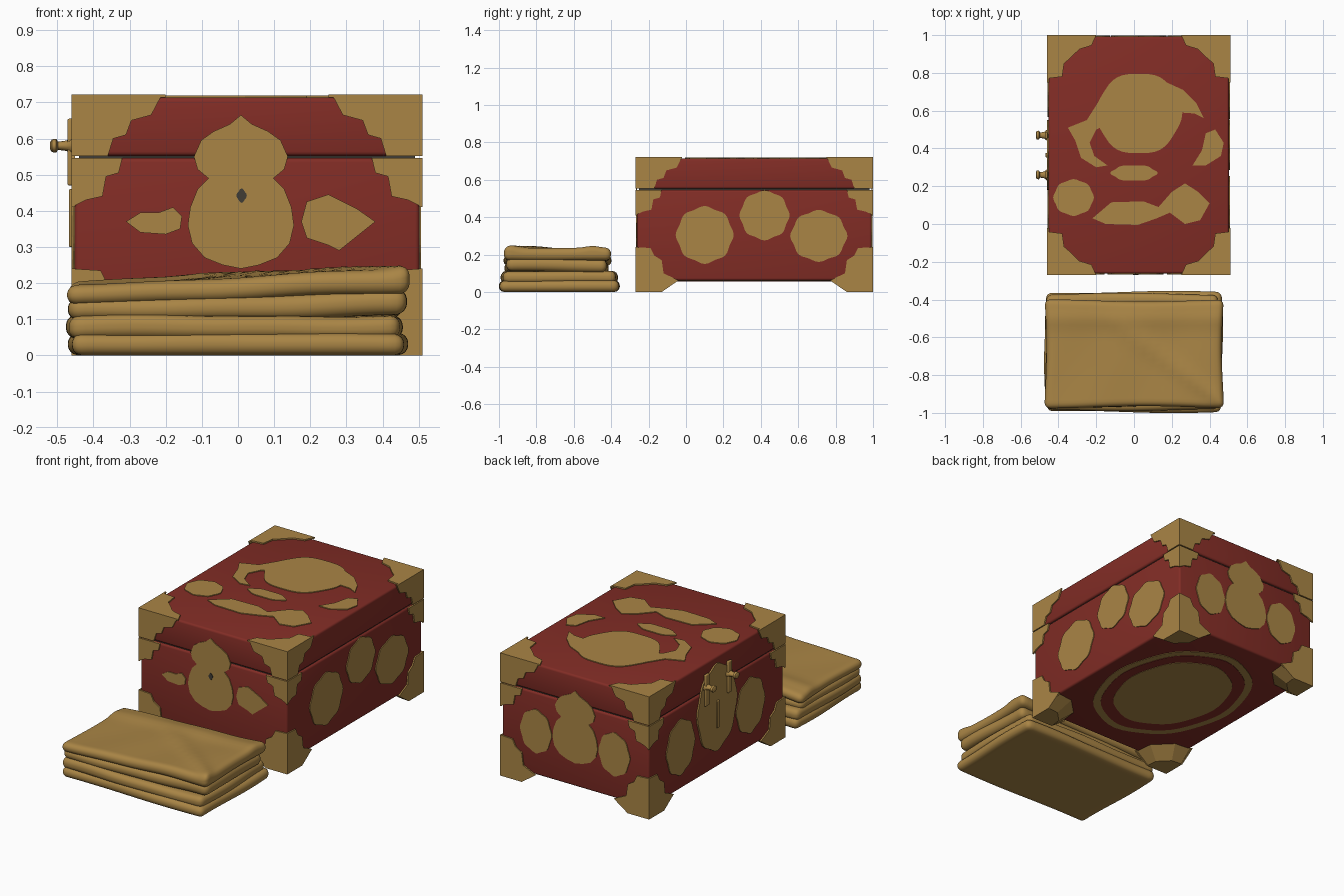
import bpy, bmesh, math
from mathutils import Vector

if "Cube" in bpy.data.objects:
    bpy.data.objects.remove(bpy.data.objects["Cube"])

X0, X1, Y0, Y1, TOP, FLOOR = -0.46, 0.51, -0.27, 1.0, 0.722, 0.062
INSET = 0.008          # body sits this far inside the corner caps
CX, CY = (X0 + X1) / 2, (Y0 + Y1) / 2


def material(name, col):
    m = bpy.data.materials.new(name)
    m.diffuse_color = (*col, 1)
    m.use_nodes = True
    m.node_tree.nodes["Principled BSDF"].inputs["Base Color"].default_value = m.diffuse_color
    return m


RED = material("deep red lacquer", (0.225, 0.026, 0.019))
GOLD = material("old gold", (0.40, 0.235, 0.060))
DARK = material("dark iron", (0.05, 0.045, 0.035))


def finish(bm, name, mat, smooth=None):
    bmesh.ops.recalc_face_normals(bm, faces=bm.faces)
    me = bpy.data.meshes.new(name)
    bm.to_mesh(me)
    bm.free()
    me.materials.append(mat)
    ob = bpy.data.objects.new(name, me)
    bpy.context.collection.objects.link(ob)
    if smooth:
        bpy.context.view_layer.objects.active = ob
        bpy.ops.object.select_all(action='DESELECT')
        ob.select_set(True)
        bpy.ops.object.shade_smooth_by_angle(angle=math.radians(smooth))
    return ob


def box(name, lo, hi, mat, bevel=0.0):
    bm = bmesh.new()
    bmesh.ops.create_cube(bm, size=1)
    for v in bm.verts:
        v.co = Vector([(a + b) / 2 + c * (b - a) for a, b, c in zip(lo, hi, v.co)])
    if bevel:
        bmesh.ops.bevel(bm, geom=bm.edges[:], offset=bevel, segments=3, profile=0.5, affect='EDGES')
    return finish(bm, name, mat, 40)


# Each chest face maps flat (u, v) and a depth outward from the body to 3D
FACES = {
    "front": lambda u, v, d: (u, Y0 + INSET - d, v),
    "back": lambda u, v, d: (u, Y1 - INSET + d, v),
    "left": lambda u, v, d: (X0 + INSET - d, u, v),
    "right": lambda u, v, d: (X1 - INSET + d, u, v),
    "top": lambda u, v, d: (u, v, TOP - INSET + d),
    "bottom": lambda u, v, d: (u, v, FLOOR - d),
}


def plate(name, face, outline, depth=0.005, mat=GOLD):
    bm = bmesh.new()
    f = FACES[face]
    a = [bm.verts.new(f(u, v, -0.001)) for u, v in outline]
    b = [bm.verts.new(f(u, v, depth)) for u, v in outline]
    bm.faces.new(a[::-1])
    bm.faces.new(b)
    for i in range(len(a)):
        j = (i + 1) % len(a)
        bm.faces.new((a[i], a[j], b[j], b[i]))
    return finish(bm, name, mat)


def blob(cu, cv, ru, rv, lobes=8, amp=0.03, n=48):
    pts = []
    for i in range(n):
        t = 2 * math.pi * i / n
        k = 1 + amp * math.cos(lobes * t)
        pts.append((cu + ru * k * math.cos(t), cv + rv * k * math.sin(t)))
    return pts


# Chest body, lid and the dark seam between them
box("chest_base", (X0 + INSET, Y0 + INSET, FLOOR), (X1 - INSET, Y1 - INSET, 0.546), RED, 0.012)
box("chest_lid", (X0 + INSET, Y0 + INSET, 0.552), (X1 - INSET, Y1 - INSET, TOP - INSET), RED, 0.012)
box("seam_core", (X0 + .02, Y0 + .02, 0.53), (X1 - .02, Y1 - .02, 0.57), DARK)

# Scalloped corner caps on the four walls: distance from the edge, height
CAPS = {
    "lid_cap": [(0, .552), (0, TOP), (.25, TOP), (.22, .665), (.165, .65), (.15, .61), (.115, .60), (.10, .552)],
    "base_cap": [(0, .546), (.14, .546), (.13, .505), (.095, .495), (.085, .44), (.04, .43), (0, .41)],
    "foot_cap": [(0, 0), (.14, 0), (.23, FLOOR), (.15, .10), (.14, .17), (.10, .195), (.08, .235), (0, .24)],
}
for face, lo, hi in (("front", X0, X1), ("back", X0, X1), ("left", Y0, Y1), ("right", Y0, Y1)):
    for cap, prof in CAPS.items():
        plate(f"{face}_{cap}_a", face, [(lo + a, b) for a, b in prof], INSET)
        plate(f"{face}_{cap}_b", face, [(hi - a, b) for a, b in prof], INSET)

# Corner caps on the top, and tapered feet below
TOPCAP = [(0, 0), (.26, 0), (.235, .055), (.17, .075), (.125, .12), (.09, .15), (.08, .22), (0, .23)]
for sx, x in ((1, X0), (-1, X1)):
    for sy, y in ((1, Y0), (-1, Y1)):
        plate("top_cap", "top", [(x + sx * a, y + sy * b) for a, b in TOPCAP], INSET)
        bm = bmesh.new()
        rings = []
        for z, s in ((0.0, 0.14), (FLOOR + 0.002, 0.22)):
            rings.append([bm.verts.new((x + sx * a, y + sy * b, z)) for a, b in
                          ((.004, .004), (s, .004), (s * .95, s * .5), (s * .5, s * .95), (.004, s))])
        bm.faces.new(rings[0])
        bm.faces.new(rings[1])
        for i in range(5):
            j = (i + 1) % 5
            bm.faces.new((rings[0][i], rings[0][j], rings[1][j], rings[1][i]))
        finish(bm, "foot", GOLD)

# Gourd-shaped lock plate on the front and back
HALF = [(.03, .64), (.075, .62), (.11, .595), (.13, .55), (.12, .515), (.09, .49), (.12, .46),
        (.14, .41), (.147, .36), (.135, .31), (.10, .27), (.05, .25)]


def gourd(cu, dz=0.0, s=1.0):
    right = [(0, .665)] + HALF + [(0, .24)]
    left = [(-a, b) for a, b in HALF[::-1]]
    return [(cu + a * s, .24 + dz + (b - .24) * s) for a, b in right + left]


plate("front_lock_plate", "front", gourd(0.008))
plate("front_keyhole", "front", blob(0.01, 0.442, 0.013, 0.018, 4, 0.1), 0.007, DARK)
plate("front_left_leaf", "front", [(-.31, .37), (-.27, .34), (-.2, .335), (-.16, .35), (-.155, .385),
                                   (-.18, .41), (-.22, .395), (-.27, .395)])
plate("front_right_leaf", "front", [(.175, .37), (.19, .325), (.25, .305), (.28, .29), (.33, .33), (.38, .37),
                                    (.33, .405), (.28, .43), (.25, .445), (.19, .425)])
plate("back_lock_plate", "back", gourd(CX, -0.04))
for s in (-1, 1):
    plate("back_medallion", "back", blob(CX + s * .255, .32, .10, .125))

# Three medallions on the right, two medallions on the left
for y, z, ry, rz in ((.10, .305, .15, .15), (.42, .41, .13, .13), (.71, .30, .148, .135)):
    plate("right_medallion", "right", blob(y, z, ry, rz, 8, 0.035))
for y in (0.05, 0.70):
    plate("left_medallion", "left", blob(y, .31, .13, .16, 8, 0.035))

# Clasp plate on the left with two projecting clasps
plate("clasp_plate", "left", blob(CY, .42, .18, .25, 8, 0.03), 0.009)
for y in (0.26, 0.47):
    box("clasp_strap", (X0 - .012, y - .018, .47), (X0 + .004, y + .018, .655), GOLD, 0.005)
    bm = bmesh.new()
    rings = []
    for x, r in ((X0, .03), (-.475, .018), (-.498, .014), (-.503, .024), (-.515, .022), (-.52, .012)):
        rings.append([bm.verts.new((x, y + r * math.cos(k * math.pi / 6),
                                    .58 + .8 * r * math.sin(k * math.pi / 6))) for k in range(12)])
    for p, q in zip(rings, rings[1:]):
        for k in range(12):
            bm.faces.new((p[k], p[(k + 1) % 12], q[(k + 1) % 12], q[k]))
    bm.faces.new(rings[0])
    bm.faces.new(rings[-1])
    finish(bm, "clasp_knob", GOLD, 40)
box("clasp_bar", (X0 - .008, CY - .012, .30), (X0 + .004, CY + .012, .46), GOLD, 0.004)

# Ornament on the lid top
plate("top_medallion", "top", blob(.025, .585, .225, .215, 6, 0.025))
plate("top_left_curl", "top", [(-.18, .66), (-.25, .55), (-.35, .51), (-.31, .44), (-.28, .35), (-.20, .30),
                               (-.14, .31), (-.21, .36), (-.235, .43), (-.20, .50), (-.16, .52)])
plate("top_right_curl", "top", [(.15, .76), (.26, .71), (.33, .64), (.37, .56), (.32, .585), (.25, .59), (.2, .55)])
plate("top_side_leaf", "top", [(.31, .31), (.38, .31), (.46, .36), (.475, .43), (.43, .50), (.38, .48), (.36, .39)])
plate("top_small_strip", "top", blob(0, .27, .12, .042, 6, 0.05))
plate("top_long_strip", "top", [(-.22, .03), (-.15, 0), (.02, -.005), (.12, .03), (.19, .06), (.27, 0), (.35, .02),
                                (.40, .11), (.34, .17), (.27, .215), (.2, .17), (.13, .09), (.05, .12), (-.12, .115)])
plate("top_left_disc", "top", blob(-.32, .14, .105, .095, 8, 0.03))

# Ringed medallion on the underside, as stacked thin plates
for ru, rv, d, m in ((.39, .50, .003, GOLD), (.35, .455, .005, RED), (.29, .375, .007, GOLD)):
    plate("bottom_ring", "bottom", blob(CX, CY, ru, rv, 8, 0.01), d, m)


# Folded cloth: soft rounded slabs with gentle wrinkles
def cloth(name, lo, hi, r, phase, tilt=0.0, crease=False):
    bm = bmesh.new()
    bmesh.ops.create_cube(bm, size=2)
    bmesh.ops.subdivide_edges(bm, edges=bm.edges[:], cuts=27, use_grid_fill=True)
    c = [(a + b) / 2 for a, b in zip(lo, hi)]
    h = [(b - a) / 2 for a, b in zip(lo, hi)]
    for v in bm.verts:
        p = Vector([math.sin(t * math.pi / 2) * k for t, k in zip(v.co, h)])
        core = Vector([max(-(k - r), min(k - r, t)) for t, k in zip(p, h)])
        d = p - core
        if d.length > 1e-6:
            p = core + d.normalized() * r
        x, y, z = p.x + c[0], p.y + c[1], p.z + c[2]
        w = math.sin(7 * x + 5 * y + phase) + 0.6 * math.sin(15 * x - 9 * y + 2 * phase)
        y += 0.006 * math.sin(6 * x + phase) * (p.y / h[1])
        x += 0.006 * math.sin(9 * y + phase) * (p.x / h[0])
        z = z * (1 + tilt * x / 0.47) + 0.003 * w * min(1, z / 0.1)
        if crease and p.z > 0:      # diagonal fold across the top sheet
            s = (x + 0.15) * 0.60 + (y + 0.48) * 0.80
            z += 0.012 * math.exp(-(s / 0.035) ** 2) * min(1, max(0, (x + 0.2) / 0.25))
            z += 0.010 * math.exp(-((y + 0.50) / 0.05) ** 2)
        v.co = (x, y, max(0, z))
    return finish(bm, name, GOLD, 60)


cloth("cloth_bottom_fold", (-.465, -.995, 0.0), (.465, -.36, .062), .03, 0.3)
cloth("cloth_lower_fold", (-.47, -.985, .045), (.45, -.37, .11), .03, 1.9)
cloth("cloth_middle_fold", (-.465, -.965, .10), (.462, -.42, .168), .033, 3.1, 0.08)
cloth("cloth_top_fold", (-.468, -.97, .155), (.47, -.405, .217), .03, 4.4, 0.10, True)
